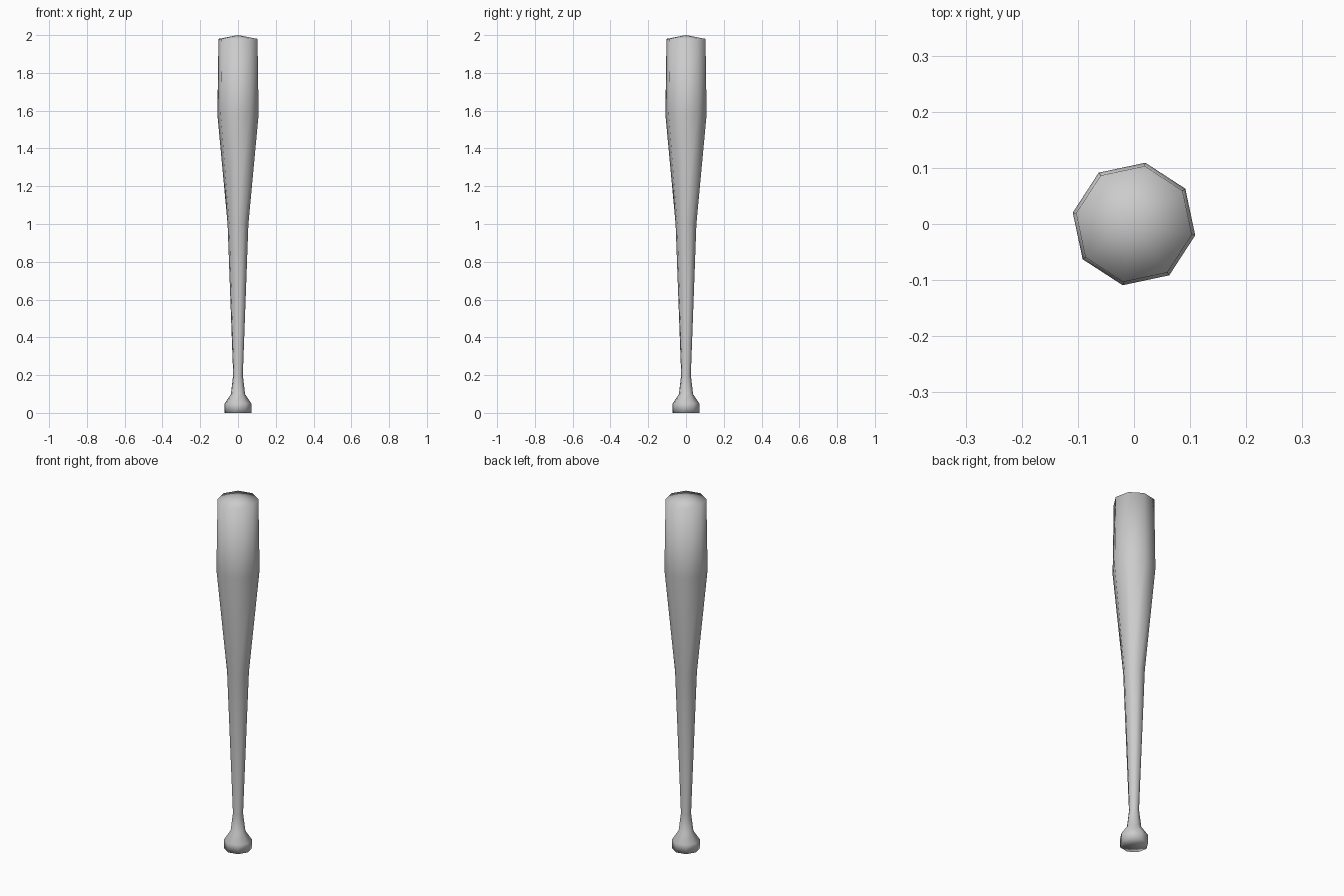
import bpy, bmesh, math

cube = bpy.data.objects.get("Cube")
if cube:
    bpy.data.objects.remove(cube, do_unlink=True)

SIDES = 8
TURN = math.radians(-10.5)

# Bat outline as (radius, height), from the knob to the barrel tip
PROFILE = [(0, 0), (0.072, 0), (0.072, 0.05), (0.038, 0.1), (0.026, 0.2),
           (0.056, 1.0), (0.111, 1.58), (0.105, 1.98), (0, 2.0)]

grey = bpy.data.materials.new("plain grey")
grey.use_nodes = True
colour = (0.6, 0.6, 0.6, 1)
grey.diffuse_color = colour
grey.node_tree.nodes["Principled BSDF"].inputs["Base Color"].default_value = colour

# Revolve the outline into an eight-sided body
bm = bmesh.new()
points = [bm.verts.new((r * math.cos(TURN), r * math.sin(TURN), z)) for r, z in PROFILE]
edges = [bm.edges.new(pair) for pair in zip(points, points[1:])]
bmesh.ops.spin(bm, geom=points + edges, cent=(0, 0, 0), axis=(0, 0, 1),
               angle=math.tau, steps=SIDES, use_duplicate=False)
bmesh.ops.remove_doubles(bm, verts=bm.verts[:], dist=0.0005)
bmesh.ops.recalc_face_normals(bm, faces=bm.faces[:])
for face in bm.faces:
    face.smooth = True

mesh = bpy.data.meshes.new("bat")
bm.to_mesh(mesh)
bm.free()
mesh.materials.append(grey)
bat = bpy.data.objects.new("bat", mesh)
bpy.context.collection.objects.link(bat)
